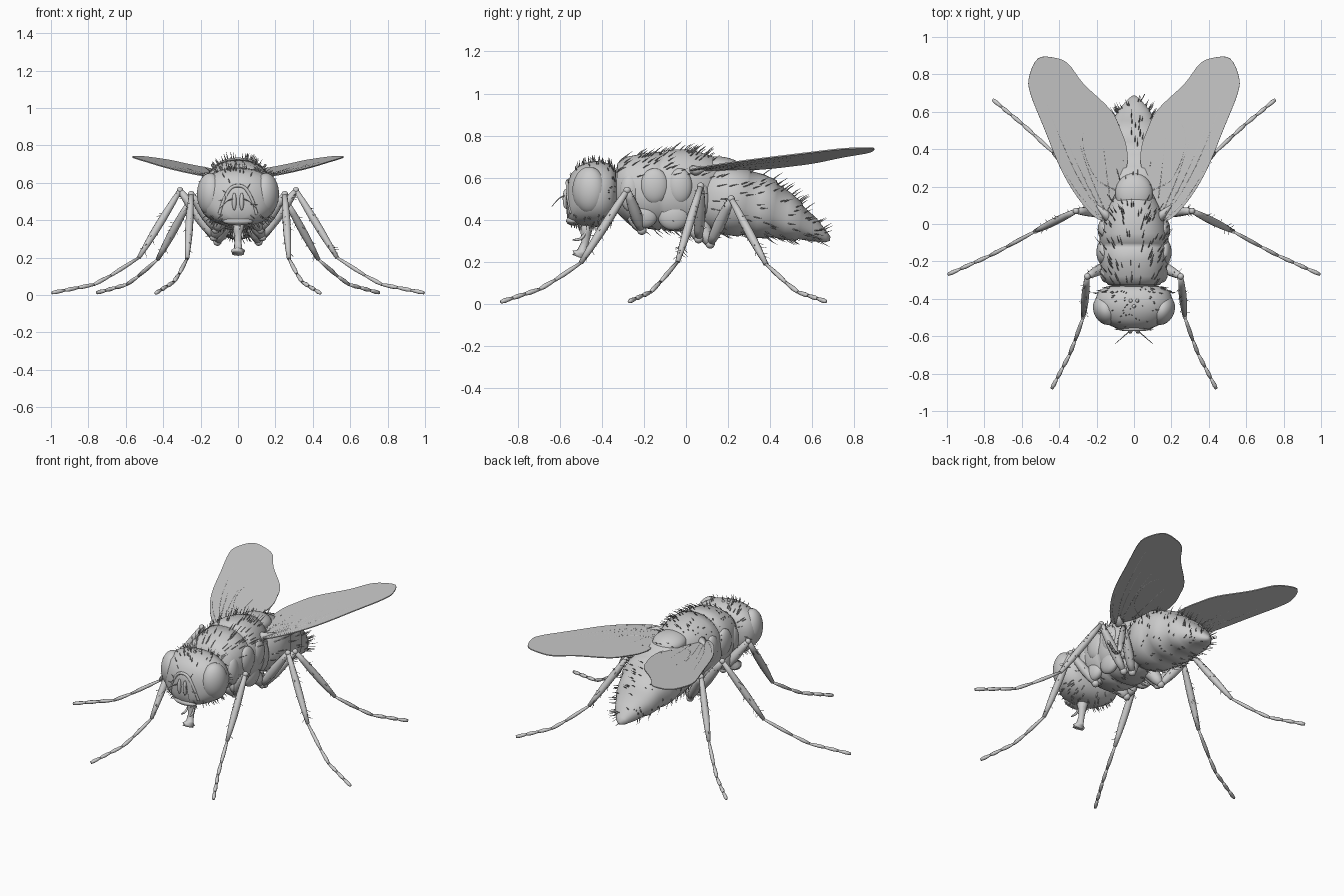
import bpy, bmesh, math, random
from mathutils import Vector, Matrix

if "Cube" in bpy.data.objects:
    bpy.data.objects.remove(bpy.data.objects["Cube"])

random.seed(4)
mat = bpy.data.materials.new("plain grey")
mat.diffuse_color = (0.6, 0.6, 0.6, 1)
mat.use_nodes = True
mat.node_tree.nodes["Principled BSDF"].inputs["Base Color"].default_value = mat.diffuse_color


def finish(name, bm, smooth=True):
    bmesh.ops.recalc_face_normals(bm, faces=bm.faces)
    me = bpy.data.meshes.new(name)
    bm.to_mesh(me)
    bm.free()
    me.materials.append(mat)
    for p in me.polygons:
        p.use_smooth = smooth
    ob = bpy.data.objects.new(name, me)
    bpy.context.collection.objects.link(ob)
    return ob


def skin(bm, rings):
    """Bridge equal rings of points and cap both ends."""
    vs = [[bm.verts.new(p) for p in r] for r in rings]
    n = len(vs[0])
    for a, b in zip(vs, vs[1:]):
        for i in range(n):
            j = (i + 1) % n
            bm.faces.new((a[i], a[j], b[j], b[i]))
    bm.faces.new(vs[0])
    bm.faces.new(vs[-1])


def body_point(ring, a, tilt=0, power=2.3):
    y, top, bot, w = ring
    c, s = math.cos(a), math.sin(a)
    h = (top - bot) / 2
    dz = h * math.copysign(abs(s) ** (2 / power), s)
    return Vector((w * math.copysign(abs(c) ** (2 / power), c), y + tilt * dz, (top + bot) / 2 + dz))


def body(name, rings, tilt=0):
    bm = bmesh.new()
    skin(bm, [[body_point(r, i * math.tau / 48, tilt) for i in range(48)] for r in rings])
    return finish(name, bm)


def sweep(bm, pts, radii, n=10):
    """Round tube through pts with one radius per point."""
    pts = [Vector(p) for p in pts]
    rings = []
    for i, p in enumerate(pts):
        t = (pts[min(i + 1, len(pts) - 1)] - pts[max(i - 1, 0)]).normalized()
        u = t.cross(Vector((0.13, 0.21, 1)) if abs(t.z) < 0.9 else Vector((1, 0, 0))).normalized()
        v = t.cross(u)
        rings.append([p + radii[i] * (u * math.cos(k * math.tau / n) + v * math.sin(k * math.tau / n))
                      for k in range(n)])
    skin(bm, rings)


def limb(bm, p, q, shape):
    """Straight leg joint whose radii are spread evenly from p to q."""
    p, q = Vector(p), Vector(q)
    k = len(shape) - 1
    sweep(bm, [p.lerp(q, i / k) for i in range(k + 1)], shape)


def ball(bm, c, r, rot=0, tip=0):
    m = (Matrix.Translation(c) @ Matrix.Rotation(rot, 4, 'Z') @ Matrix.Rotation(tip, 4, 'X')
         @ Matrix.Diagonal((*r, 1)))
    bmesh.ops.create_uvsphere(bm, u_segments=28, v_segments=18, radius=1, matrix=m)


def hair(bm, p, d, length, r=0.003):
    p, d = Vector(p), Vector(d).normalized()
    mid = p + d * length * 0.5
    tip = p + d * length + Vector((0, length * 0.15, 0))
    sweep(bm, [p - d * 0.006, mid, tip], [r, r * 0.7, r * 0.15], 4)


def spline(pts, k=6, closed=False):
    pts = [Vector(p) for p in pts]
    n = len(pts)
    get = (lambda i: pts[i % n]) if closed else (lambda i: pts[max(0, min(n - 1, i))])
    out = []
    for i in range(n if closed else n - 1):
        a, b, c, d = (get(i + j) for j in (-1, 0, 1, 2))
        for s in range(k):
            t = s / k
            out.append(0.5 * (2 * b + (c - a) * t + (2 * a - 5 * b + 4 * c - d) * t * t
                              + (3 * b - a - 3 * c + d) * t ** 3))
    return out if closed else out + [pts[-1]]


# Body masses: rings of (y, top, bottom, half width)
head = [(-.57, .54, .46, .03), (-.565, .57, .41, .07), (-.545, .62, .385, .125), (-.51, .655, .375, .175),
        (-.46, .675, .37, .205), (-.41, .68, .365, .21), (-.36, .665, .385, .19), (-.335, .64, .42, .15),
        (-.325, .60, .46, .08)]
thorax = [(-.34, .60, .48, .08), (-.325, .67, .43, .14), (-.28, .70, .385, .17), (-.2, .715, .36, .182),
          (-.127, .724, .35, .185), (-.115, .71, .36, .178), (-.103, .728, .35, .185), (-.05, .735, .345, .182),
          (0, .735, .345, .175), (.07, .72, .345, .155), (.13, .70, .38, .125), (.17, .66, .43, .09)]
abdomen = [(.05, .61, .43, .09), (.09, .65, .37, .14), (.17, .66, .335, .175), (.275, .648, .32, .188),
           (.285, .632, .33, .178), (.35, .615, .315, .183), (.41, .588, .31, .172), (.42, .568, .32, .162),
           (.48, .53, .305, .147), (.535, .485, .30, .128), (.545, .465, .308, .118), (.61, .41, .297, .082),
           (.665, .345, .293, .035), (.685, .32, .30, .01)]
body("head", head)
body("thorax", thorax)
body("abdomen", abdomen, 0.15)

bm = bmesh.new()
sweep(bm, [(0, -.37, .54), (0, -.28, .54)], [.085, .1], 24)
finish("neck", bm)

bm = bmesh.new()
ball(bm, (0, .165, .645), (.1, .11, .055), tip=-.1)
finish("scutellum", bm)

# Side plates, eyes and antennae
plates, eyes, feelers = bmesh.new(), bmesh.new(), bmesh.new()
for s in (1, -1):
    for y, z, x, ry, rz in ((-.265, .53, .145, .05, .09), (-.15, .56, .165, .068, .085), (-.03, .56, .158, .06, .085),
                            (-.2, .42, .135, .065, .06), (-.06, .42, .135, .075, .07), (.06, .5, .13, .05, .1)):
        ball(plates, (s * x, y, z), (.036, ry, rz))
    ball(eyes, (s * .15, -.46, .54), (.066, .083, .112), rot=s * -.45)
    ball(feelers, (s * .02, -.572, .5), (.012, .014, .047))
    sweep(feelers, spline([(s * .025, -.575, .515), (s * .06, -.605, .5), (s * .1, -.64, .46)]),
          [.004 - .00025 * i for i in range(13)], 5)
finish("thorax_side_plates", plates)
finish("eyes", eyes)
finish("antennae", feelers)

# Face ridges, mouth rim and forehead spots
bm = bmesh.new()
arch = spline([(-.1, -.545, .43), (-.075, -.56, .51), (-.04, -.563, .57), (0, -.562, .585),
               (.04, -.563, .57), (.075, -.56, .51), (.1, -.545, .43)])
sweep(bm, arch, [.009] * len(arch), 8)
ball(bm, (0, -.535, .395), (.08, .035, .022))
for x, y in ((0, -.44), (.018, -.41), (-.018, -.41)):
    ball(bm, (x, y, .678), (.01, .01, .008))
finish("face_ridges", bm)

# Proboscis with flared end and palps
bm = bmesh.new()
sweep(bm, [(0, -.47, .4), (0, -.475, .34), (0, -.48, .29), (0, -.495, .25), (0, -.505, .235), (0, -.51, .222)],
      [.04, .026, .018, .022, .038, .034], 16)
for s in (1, -1):
    sweep(bm, spline([(s * .02, -.47, .35), (s * .025, -.5, .31), (s * .03, -.54, .305)], 3),
          [.006, .006, .007, .007, .007, .005, .002], 6)
finish("proboscis", bm)

# Legs: hip, trochanter, knee, ankle, mid foot, toe
legs = {
    "front": ((.08, -.24, .42), (.12, -.21, .35), (.25, -.28, .54), (.272, -.5, .195), (.335, -.68, .075), (.44, -.88, .01)),
    "middle": ((.08, .02, .41), (.13, .06, .31), (.31, .07, .56), (.53, -.04, .2), (.75, -.16, .06), (.995, -.27, .012)),
    "hind": ((.07, .06, .39), (.11, .115, .285), (.26, .215, .5), (.43, .38, .19), (.58, .52, .06), (.755, .665, .012)),
}
for name, pts in legs.items():
    bm = bmesh.new()
    for s in (1, -1):
        hip, tro, knee, ankle, mid, toe = [Vector((s * p[0], p[1], p[2])) for p in pts]
        limb(bm, hip, tro, [.045, .042, .034, .02])
        ball(bm, tro, (.022, .022, .022))
        limb(bm, tro, knee, [.016, .025, .029, .027, .022, .015])
        ball(bm, knee, (.017, .017, .017))
        limb(bm, knee, ankle, [.013, .018, .021, .021, .017, .011])
        path = [ankle]
        for i in range(1, 6):
            t = (.34, .54, .71, .86, 1)[i - 1]
            path.append(ankle.lerp(mid, t / .5) if t < .5 else mid.lerp(toe, (t - .5) / .5))
        for a, b in zip(path, path[1:]):
            limb(bm, a, b, [.007, .010, .0115, .008])
        # short spines on the upper joints
        for a, b in ((tro, knee), (knee, ankle)):
            for _ in range(14):
                d = Vector([random.uniform(-1, 1) for _ in range(3)])
                ax = (b - a).normalized()
                d = (d - ax * d.dot(ax)).normalized()
                hair(bm, a.lerp(b, random.uniform(.15, .95)) + d * .014, d + ax * .8, .028, .002)
    finish(name + "_legs", bm)

# Wings: flat outline, thin thickness, raised veins
outline = [(.175, .02), (.27, .1), (.38, .27), (.48, .51), (.555, .7), (.56, .79), (.512, .886), (.42, .888),
           (.35, .855), (.27, .75), (.125, .61), (.07, .5), (.042, .42), (.035, .33), (.065, .24), (.13, .1)]
veins = [[(.17, .05), (.3, .25), (.42, .52), (.5, .75), (.51, .88)], [(.17, .06), (.27, .25), (.38, .52), (.45, .88)],
         [(.16, .08), (.25, .3), (.32, .55), (.36, .85)],
         [(.1, .18), (.2, .24), (.265, .38), (.27, .5), (.21, .58), (.125, .61)],
         [(.13, .14), (.15, .3), (.17, .48), (.165, .6)], [(.17, .03), (.265, .12), (.37, .28), (.47, .52), (.54, .7)]]


def lift(p, s):
    return Vector((s * p[0], p[1], .612 + .13 * p[0] + .07 * p[1]))


wings, ribs = bmesh.new(), bmesh.new()
for s in (1, -1):
    wings.faces.new([wings.verts.new(lift(p, s)) for p in spline(outline, 4, True)])
    for v in veins:
        path = spline([lift(p, s) for p in v])
        sweep(ribs, path, [.0045 - .002 * i / len(path) for i in range(len(path))], 6)
    sweep(ribs, [(s * .13, .03, .63), (s * .16, .06, .636), (s * .2, .1, .646)], [.03, .02, .005], 10)
bmesh.ops.triangulate(wings, faces=wings.faces)
ob = finish("wings", wings, False)
mod = ob.modifiers.new("thickness", 'SOLIDIFY')
mod.thickness, mod.offset = .006, 0
finish("wing_veins", ribs)


# Bristles scattered over the body masses
def bristles(name, rings, count, length, lean, tilt=0, keep=lambda p: True):
    bm = bmesh.new()
    made = 0
    while made < count:
        y = random.uniform(rings[1][0], rings[-2][0])
        i = max(k for k in range(len(rings) - 1) if rings[k][0] <= y)
        a, b = rings[i], rings[i + 1]
        t = (y - a[0]) / (b[0] - a[0])
        ring = [u + (v - u) * t for u, v in zip(a, b)]
        ang = random.uniform(0, math.tau)
        p = body_point(ring, ang, tilt)
        if keep(p):
            hair(bm, p, (math.cos(ang), lean, math.sin(ang)), length * random.uniform(.7, 1.2))
            made += 1
    finish(name, bm)


bristles("head_bristles", head, 150, .03, -.2,
         keep=lambda p: not (abs(p.x) > .08 and .43 < p.z < .655 and p.y < -.37))
bristles("thorax_bristles", thorax, 170, .045, .9, keep=lambda p: p.z > .6 or p.z < .42)
bristles("abdomen_bristles", abdomen, 170, .042, 1.2, .15)
